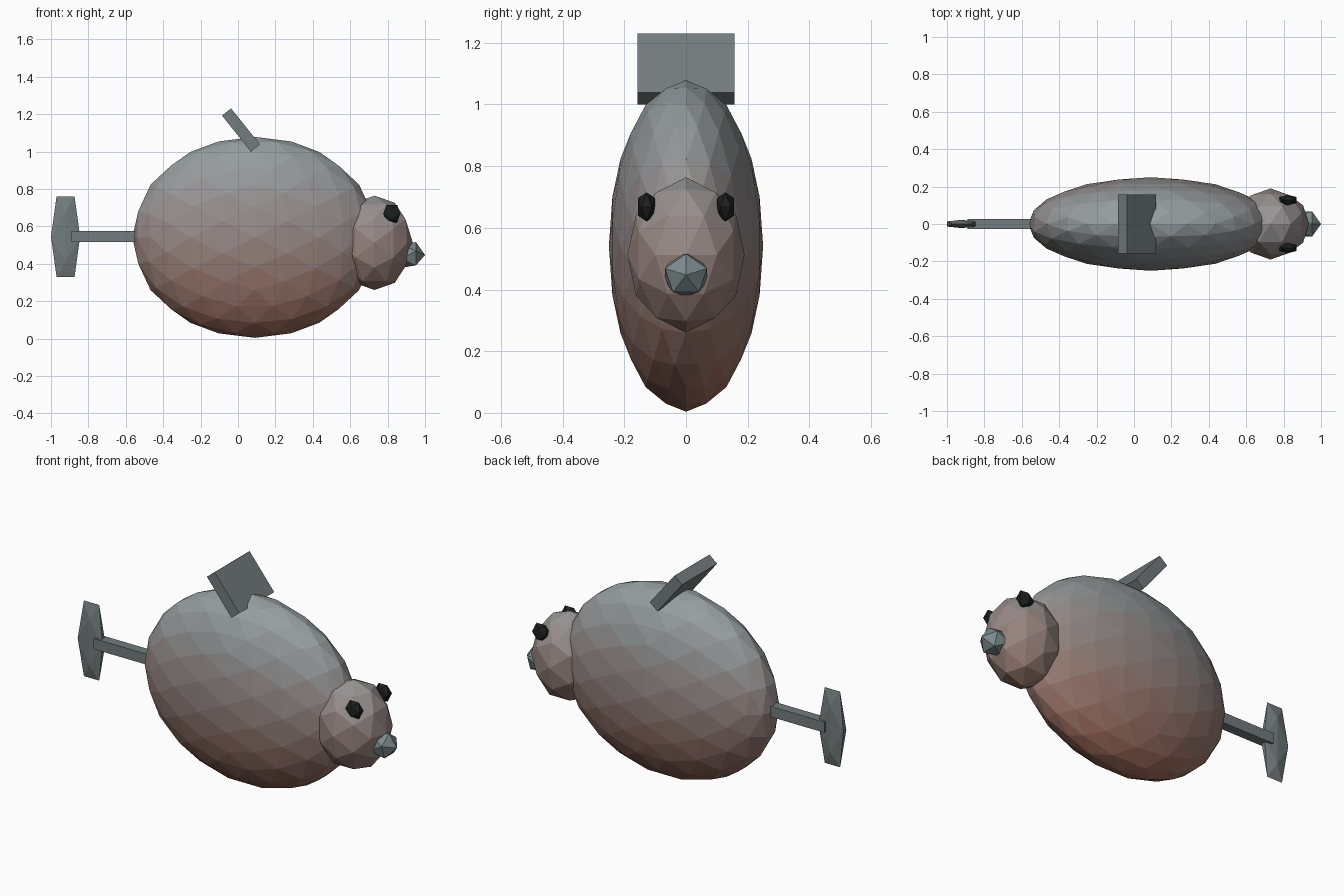
import bpy, bmesh, math
from mathutils import Matrix, Vector

if "Cube" in bpy.data.objects:
    bpy.data.objects.remove(bpy.data.objects["Cube"])

GOLDEN_TILT = Matrix.Rotation(math.radians(-31.717), 4, 'Y')  # lays an icosahedron edge flat on top


def material(name, rgb):
    m = bpy.data.materials.new(name)
    m.diffuse_color = (*rgb, 1)
    m.use_nodes = True
    m.node_tree.nodes["Principled BSDF"].inputs["Base Color"].default_value = m.diffuse_color
    return m


GREY, RUST = Vector((0.30, 0.34, 0.35)), Vector((0.32, 0.14, 0.10))
BANDS = 10
skin = [material(f"skin_{i}", RUST.lerp(GREY, i / (BANDS - 1))) for i in range(BANDS)]
fin_grey = material("fin_grey", (0.17, 0.20, 0.205))
nose_grey = material("nose_grey", (0.20, 0.25, 0.26))
black = material("eye_black", (0.012, 0.014, 0.014))


def finish(name, bm, mats, banded=False):
    bmesh.ops.recalc_face_normals(bm, faces=bm.faces)
    if banded:  # rusty belly fading to a grey back
        for f in bm.faces:
            t = (f.calc_center_median().z - 0.02) / 1.0
            f.material_index = max(0, min(BANDS - 1, int(t * BANDS)))
    me = bpy.data.meshes.new(name)
    bm.to_mesh(me)
    bm.free()
    for m in mats:
        me.materials.append(m)
    ob = bpy.data.objects.new(name, me)
    bpy.context.collection.objects.link(ob)
    return ob


def ball(name, loc, radii, detail, mats, rot=GOLDEN_TILT, banded=False):
    bm = bmesh.new()
    bmesh.ops.create_icosphere(bm, subdivisions=detail, radius=1)
    bm.transform(Matrix.Translation(loc) @ Matrix.Diagonal((*radii, 1)) @ rot)
    return finish(name, bm, mats, banded)


def box(name, loc, size, tilt=0):
    bm = bmesh.new()
    bmesh.ops.create_cube(bm, size=1)
    bm.transform(Matrix.Translation(loc) @ Matrix.Rotation(math.radians(tilt), 4, 'Y')
                 @ Matrix.Diagonal((*size, 1)))
    return finish(name, bm, [fin_grey])


# flattened body and head
ball("body", (0.09, 0, 0.541), (0.655, 0.25, 0.537), 3, skin, banded=True)
ball("head", (0.73, 0, 0.512), (0.205, 0.19, 0.252), 2, skin, banded=True)

# nose: icosahedron with one corner pointing forward
nose_turn = Matrix.Rotation(math.pi, 4, 'X') @ Matrix.Rotation(math.pi / 2, 4, 'Y')
ball("nose", (0.912, 0, 0.447), (0.088, 0.08, 0.077), 1, [nose_grey], nose_turn)

# eyes
for side, label in ((-1, "left"), (1, "right")):
    ball(f"eye_{label}", (0.823, side * 0.128, 0.668), (0.053, 0.032, 0.055), 1, [black])

# back fin, tail stem and tail fin
box("back_fin", (0.016, 0, 1.115), (0.062, 0.315, 0.247), -38.8)
box("tail_stem", (-0.69, 0, 0.546), (0.40, 0.056, 0.06))
ball("tail_fin", (-0.922, 0, 0.545), (0.0915, 0.026, 0.253), 1, [fin_grey])
